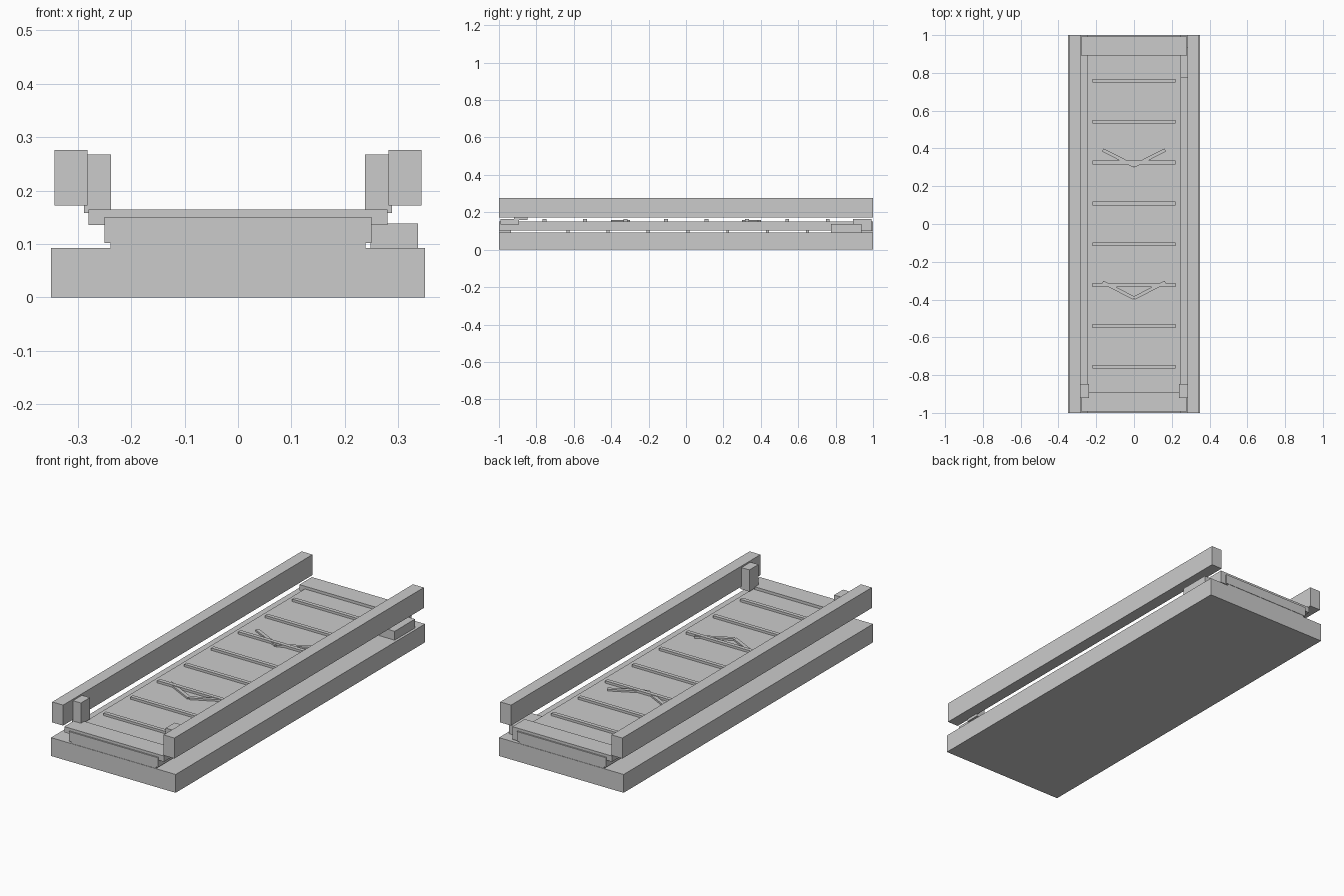
import bpy, math
from mathutils import Vector

if "Cube" in bpy.data.objects:
    bpy.data.objects.remove(bpy.data.objects["Cube"])


def box(name, x0, x1, y0, y1, z0, z1, turn=0.0):
    bpy.ops.mesh.primitive_cube_add(
        size=1, location=((x0 + x1) / 2, (y0 + y1) / 2, (z0 + z1) / 2))
    ob = bpy.context.object
    ob.name = name
    size = Vector((x1 - x0, y1 - y0, z1 - z0))
    for v in ob.data.vertices:
        v.co *= size
    ob.rotation_euler.z = turn
    return ob


def sided(name, x0, x1, *rest):
    # mirrored pair, left and right
    box(name + "_right", x0, x1, *rest)
    box(name + "_left", -x1, -x0, *rest)


# Base and raised side rails
box("base", -0.35, 0.35, -1, 1, 0, 0.093)
sided("side_rail", 0.282, 0.343, -1, 1, 0.172, 0.276)

# Belt body
box("belt", -0.25, 0.25, -1, 1, 0.102, 0.151)

# End cover plates and feet under the belt ends
for tag, s in (("front", -1), ("back", 1)):
    ya, yb = sorted((s * 0.893, s * 0.993))
    box(tag + "_cover_plate", -0.28, 0.28, ya, yb, 0.136, 0.165)
    ya, yb = sorted((s * 0.935, s * 0.998))
    box(tag + "_belt_foot", -0.239, 0.239, ya, yb, 0.09, 0.103)

# Sensor posts with foot brackets, and the drive motor
sided("sensor_post", 0.238, 0.284, -0.92, -0.848, 0.165, 0.268)
sided("post_bracket", 0.238, 0.288, -0.92, -0.848, 0.158, 0.173)
box("drive_motor", 0.248, 0.337, 0.775, 0.938, 0.092, 0.138)
box("motor_shaft_cover", 0.248, 0.28, 0.938, 0.993, 0.1, 0.138)

# Belt cleats above and below
for i in range(8):
    y = -0.756 + i * 0.2163
    box("top_cleat", -0.22, 0.22, y - 0.01, y + 0.01, 0.148, 0.163)
    if i < 7:
        y = -0.63 + i * 0.2133
        box("lower_cleat", -0.22, 0.22, y - 0.008, y + 0.008, 0.092, 0.104)

# Chevron arrows on the belt
for y in (-0.35, 0.35):
    for s in (-1, 1):
        x = s * 0.083
        box("chevron_arm", x - 0.093, x + 0.093, y - 0.009, y + 0.009,
            0.148, 0.16, s * math.radians(27))
